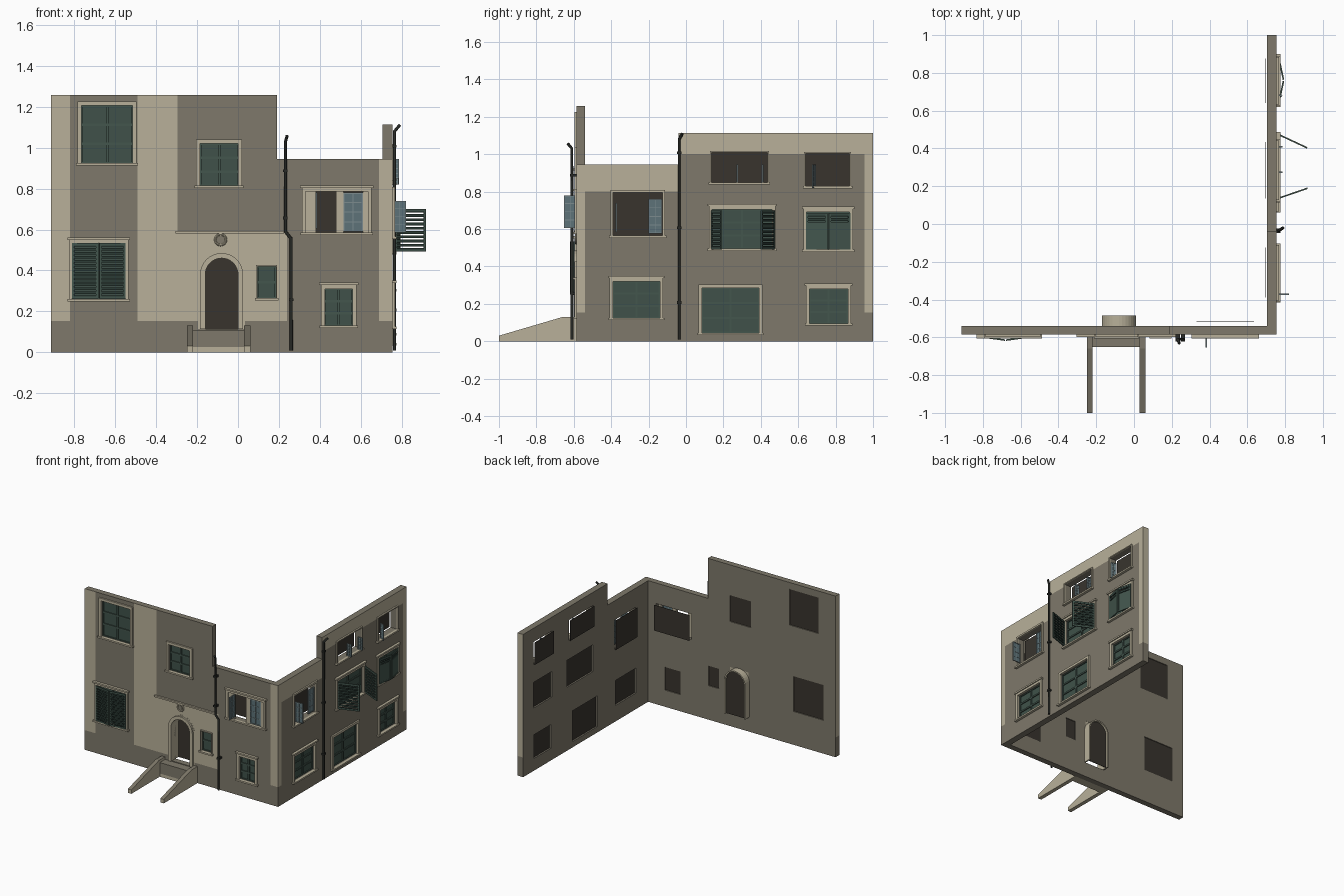
import bpy, bmesh, math
from mathutils import Vector

cube = bpy.data.objects.get("Cube")
if cube:
    bpy.data.objects.remove(cube, do_unlink=True)


def material(name, r, g, b):
    m = bpy.data.materials.new(name)
    m.use_nodes = True
    m.diffuse_color = (r, g, b, 1)
    m.node_tree.nodes["Principled BSDF"].inputs["Base Color"].default_value = (r, g, b, 1)
    return m


CREAM = material("cream_plaster", .48, .435, .32)
GREY = material("grey_brown_plaster", .21, .19, .145)
VOID = material("dark_interior", .04, .034, .027)
GLASS = material("green_glass", .05, .083, .067)
GREEN = material("green_wood", .056, .092, .074)
SLAT = material("dark_green_slats", .026, .046, .038)
BLUE = material("pale_blue_glass", .11, .17, .19)
RAIL = material("pale_sash_rail", .2, .26, .27)
IRON = material("black_iron", .02, .022, .019)


# Wall coordinates: u along the wall, d outward from its face, z up
def front(u, d, z):
    return Vector((u, -.585 - d, z))


def right(u, d, z):
    return Vector((.755 + d, u, z))


def finish(name, bm, *mats):
    bmesh.ops.remove_doubles(bm, verts=bm.verts, dist=1e-5)
    bmesh.ops.recalc_face_normals(bm, faces=bm.faces)
    mesh = bpy.data.meshes.new(name)
    bm.to_mesh(mesh)
    bm.free()
    for m in mats:
        mesh.materials.append(m)
    obj = bpy.data.objects.new(name, mesh)
    bpy.context.collection.objects.link(obj)
    return obj


def boxes(name, place, mat, *spans):
    """Each span is u0, u1, d0, d1, z0, z1."""
    bm = bmesh.new()
    for u0, u1, d0, d1, z0, z1 in spans:
        for v in bmesh.ops.create_cube(bm, size=1)["verts"]:
            v.co = place(u1 if v.co.x > 0 else u0, d1 if v.co.y > 0 else d0, z1 if v.co.z > 0 else z0)
    # touching boxes stay separate shells, so no welding here
    bmesh.ops.recalc_face_normals(bm, faces=bm.faces)
    mesh = bpy.data.meshes.new(name)
    bm.to_mesh(mesh)
    bm.free()
    mesh.materials.append(mat)
    bpy.context.collection.objects.link(bpy.data.objects.new(name, mesh))


def prism(name, place, points, d0, d1, mat):
    bm = bmesh.new()
    face = bm.faces.new([bm.verts.new(place(u, d0, z)) for u, z in points])
    new = bmesh.ops.extrude_face_region(bm, geom=[face])["geom"]
    shift = place(0, d1, 0) - place(0, d0, 0)
    bmesh.ops.translate(bm, vec=shift, verts=[v for v in new if isinstance(v, bmesh.types.BMVert)])
    return finish(name, bm, mat)


def wall(name, place, us, zs, thick, holes, top, is_cream):
    """Slab made of cells, with openings left out and paint chosen by zone."""
    us = sorted(set(us) | {h[i] for h in holes for i in (0, 1)})
    zs = sorted(set(zs) | {h[i] for h in holes for i in (2, 3)})
    bm = bmesh.new()

    def solid(i, j):
        if not (0 <= i < len(us) - 1 and 0 <= j < len(zs) - 1):
            return False
        u, z = (us[i] + us[i + 1]) / 2, (zs[j] + zs[j + 1]) / 2
        return z < top(u) and not any(a < u < b and c < z < e for a, b, c, e in holes)

    def quad(corners, cream):
        f = bm.faces.new([bm.verts.new(place(*c)) for c in corners])
        f.material_index = int(cream)

    for i in range(len(us) - 1):
        for j in range(len(zs) - 1):
            if not solid(i, j):
                continue
            a, b, c, e = us[i], us[i + 1], zs[j], zs[j + 1]
            cream = is_cream((a + b) / 2, (c + e) / 2)
            quad([(a, 0, c), (b, 0, c), (b, 0, e), (a, 0, e)], cream)
            quad([(a, -thick, c), (b, -thick, c), (b, -thick, e), (a, -thick, e)], False)
            for u, di in ((a, -1), (b, 1)):
                if not solid(i + di, j):
                    end = not 0 <= i + di < len(us) - 1
                    quad([(u, 0, c), (u, -thick, c), (u, -thick, e), (u, 0, e)], cream and end)
            for z, dj in ((c, -1), (e, 1)):
                if not solid(i, j + dj):
                    quad([(a, 0, z), (b, 0, z), (b, -thick, z), (a, -thick, z)], False)
    finish(name, bm, GREY, CREAM)


def window(name, place, hole, trim=.02, lintel=False, rows=3, cols=2, open_back=0):
    a, b, c, e = hole
    w = trim
    if w:
        boxes(name + "_frame", place, CREAM, (a - w, a, 0, .012, c, e + w),
              (b, b + w, 0, .012, c, e + w), (a, b, 0, .012, e, e + w))
    boxes(name + "_sill", place, CREAM, (a - w - .007, b + w + .007, 0, .02, c - .012, c))
    if lintel:
        boxes(name + "_lintel", place, CREAM, (a - w - .008, b + w + .008, 0, .02, e + w, e + w + .012))
    if open_back:
        boxes(name + "_dark_room", place, VOID, (a, b, -open_back - .002, -open_back, c, e))
        return
    boxes(name + "_dark_room", place, VOID, (a, b, -.038, -.034, c, e))
    boxes(name + "_glass", place, GLASS, (a, b, -.022, -.018, c, e))
    t = .006
    bars = [(u - t, u + t, -.018, -.01, c, e) for u in (a + (b - a) * k / cols for k in range(cols + 1))]
    bars += [(a, b, -.018, -.011, z - t, z + t) for z in (c + (e - c) * k / rows for k in range(rows + 1))]
    bars = [(max(p, a), min(q, b), r, s, max(x, c), min(y, e)) for p, q, r, s, x, y in bars]
    boxes(name + "_bars", place, GREEN, *bars)


def leaf(name, place, hinge, width, angle, z0, z1, shutter=False, panel=0, out=.012):
    """Hinged leaf, either a glazed sash or a louvred shutter."""
    co, si = math.cos(math.radians(angle)), math.sin(math.radians(angle))

    def hung(s, t, z):
        return place(hinge + s * co - t * si, out + s * si + t * co, z)

    r = .01 if shutter else .006
    t = .004
    boxes(name + "_rails", hung, GREEN if shutter else RAIL, (0, r, -t, t, z0, z1),
          (width - r, width, -t, t, z0, z1), (r, width - r, -t, t, z0, z0 + r), (r, width - r, -t, t, z1 - r, z1))
    if not shutter:
        boxes(name + "_pane", hung, BLUE, (r, width - r, -.001, .001, z0 + r, z1 - r))
        bars = [(r, width - r, -.003, .003, z - .002, z + .002)
                for z in (z0 + (z1 - z0) * k / 4 for k in (1, 2, 3))]
        boxes(name + "_bars", hung, RAIL, (width / 2 - .002, width / 2 + .002, -.003, .003, z0 + r, z1 - r), *bars)
        return
    zp = z0 + (z1 - z0) * panel
    if panel:
        boxes(name + "_panel", hung, GREEN, (r, width - r, -.002, .002, z0 + r, zp))
    n = round((z1 - zp) / .02)
    step = (z1 - zp) / n
    boxes(name + "_slats", hung, SLAT, *[(r, width - r, -.003, .003, zp + step * (k + .15), zp + step * (k + .8))
                                        for k in range(n)])


def pipe(name, points, radius):
    data = bpy.data.curves.new(name, "CURVE")
    data.dimensions = "3D"
    data.bevel_depth = radius
    data.bevel_resolution = 2
    data.use_fill_caps = True
    line = data.splines.new("POLY")
    line.points.add(len(points) - 1)
    for p, co in zip(line.points, points):
        p.co = (*co, 1)
    data.materials.append(IRON)
    bpy.context.collection.objects.link(bpy.data.objects.new(name, data))


# Openings
F = {"upper_left": (-.765, -.515, .925, 1.205), "lower_left": (-.81, -.55, .26, .535),
     "upper_middle": (-.185, 0, .815, 1.02), "small": (.095, .185, .265, .42),
     "lower_right": (.425, .56, .13, .31), "open_front": (.33, .635, .585, .785)}
R = {"side_low_near": (-.39, -.14, .125, .32), "side_low_middle": (.085, .39, .045, .285),
     "side_low_far": (.66, .865, .095, .28), "side_open_near": (-.39, -.125, .565, .795),
     "side_shutter_middle": (.14, .46, .495, .705), "side_shutter_far": (.645, .875, .49, .69),
     "side_top_middle": (.135, .435, .85, 1.01), "side_top_far": (.64, .875, .83, 1.005)}
DOOR = (-.16, 0, .115, .46)


# Painted walls
def front_cream(u, z):
    if z < .153:
        return False
    return u < -.82 or -.49 < u < -.295 or (-.295 < u < .24 and z < .585) or u > .69


def right_cream(u, z):
    if z < .153:
        return False
    return u > .955 or z > 1 or (u < -.04 and z > .8)


wall("front_wall", front, [-.913, -.82, -.49, -.295, .19, .24, .69, .755], [0, .153, .585, .945, 1.257], .045,
     [*F.values(), DOOR], lambda u: 1.257 if u < .19 else .945, front_cream)
wall("side_wall", right, [-.54, -.04, .955, 1], [0, .153, .8, .945, 1, 1.113], .05,
     list(R.values()), lambda u: .945 if u < -.04 else 1.113, right_cream)

# Front windows
window("upper_left", front, F["upper_left"])
window("lower_left", front, F["lower_left"], trim=.015, lintel=True)
window("upper_middle", front, F["upper_middle"])
window("small", front, F["small"], trim=.006, rows=2, cols=1)
window("lower_right", front, F["lower_right"], lintel=True)
window("open_front", front, F["open_front"], trim=.018, lintel=True, open_back=.07)
boxes("open_front_posts", front, CREAM, (.33, .38, -.02, .004, .585, .785),
      (.48, .515, -.02, .004, .585, .785), (.61, .635, -.02, .004, .585, .785))
leaf("open_front_sash", front, .383, .068, 90, .605, .78, out=0)
leaf("closed_front_sash", front, .515, .095, 0, .59, .78, out=0)
leaf("left_shutter", front, -.81, .129, 8, .262, .533, True)
leaf("right_shutter", front, -.55, .129, 172, .262, .533, True)

# Side windows
for key in ("side_low_near", "side_low_middle", "side_low_far", "side_shutter_middle", "side_shutter_far"):
    window(key, right, R[key], trim=.018, lintel=key != "side_low_middle")
for key in ("side_open_near", "side_top_middle", "side_top_far"):
    window(key, right, R[key], trim=.014 if "near" in key else .008, open_back=.06)
leaf("near_open_sash", right, -.372, .066, 90, .585, .74, out=0)
leaf("near_closed_sash", right, -.2, .072, 0, .575, .76, out=-.01)
leaf("middle_shutter_a", right, .137, .16, 71, .492, .7, True)
leaf("middle_shutter_b", right, .473, .165, 115, .492, .7, True)
leaf("far_shutter_a", right, .642, .117, 12, .492, .687, True, panel=.75)
leaf("far_shutter_b", right, .878, .117, 168, .492, .687, True, panel=.75)
for u in (.275, .41, .69):
    leaf("top_sash", right, u, .04, 90 if u < .6 else 110, .85 if u < .6 else .82, .945, out=-.008)


# Arched doorway with a niche behind it
def arch(radius, z0=.115, cx=-.08, spring=.38, n=16):
    curve = [(cx - radius * math.cos(math.pi * k / n), spring + radius * math.sin(math.pi * k / n))
             for k in range(n + 1)]
    return [(cx - radius, z0), *curve, (cx + radius, z0)]


prism("door_lining", front, arch(.115) + arch(.08)[::-1], -.044, .001, CREAM)
prism("door_surround", front, arch(.105) + arch(.08)[::-1], 0, .014, CREAM)
prism("door_niche", front, arch(.09) + arch(.08)[::-1], -.1, -.04, CREAM)
prism("door_panel", front, arch(.082), -.084, -.08, VOID)

# Entrance step and sloping side walls
boxes("step", front, GREY, (-.22, .03, 0, .065, .025, .11))
boxes("step_base", front, CREAM, (-.22, .03, 0, .065, 0, .025))
for name, x in (("left_ramp", .03), ("right_ramp", -.25)):
    ramp = prism(name, right, [(-1, 0), (-1, .03), (-.66, .13), (-.585, .13), (-.585, 0)],
                 x - .755, x - .725, CREAM)
    ramp.data.materials.append(GREY)
    for f in ramp.data.polygons:
        f.material_index = int(f.normal.z > .5)

# Ledge and round ornament above the door
boxes("ledge", front, CREAM, (-.305, .225, 0, .014, .58, .592))
bpy.ops.mesh.primitive_torus_add(location=(-.085, -.588, .55), rotation=(math.pi / 2, 0, 0),
                                 major_radius=.026, minor_radius=.006, major_segments=24, minor_segments=8)
bpy.context.object.name = "round_ornament"
bpy.context.object.data.materials.append(CREAM)
bpy.ops.object.shade_smooth_by_angle()
bpy.ops.mesh.primitive_cylinder_add(location=(-.085, -.586, .55), rotation=(math.pi / 2, 0, 0),
                                    radius=.018, depth=.012, vertices=24)
bpy.context.object.name = "ornament_disc"
bpy.context.object.data.materials.append(GREY)

# Drainpipes and their brackets
pipe("front_drainpipe", [(.24, -.632, 1.057), (.232, -.61, 1.03), (.232, -.61, .59), (.26, -.61, .555),
                         (.26, -.61, .01)], .008)
pipe("side_drainpipe", [(.79, -.02, 1.11), (.765, -.036, 1.08), (.765, -.036, .01)], .008)
boxes("front_pipe_brackets", front, IRON, *[(x - .011, x + .011, 0, .036, z, z + .014)
                                           for x, z in ((.232, .88), (.232, .65), (.26, .25))])
boxes("side_pipe_brackets", right, IRON, *[(-.048, -.024, 0, .02, z, z + .014) for z in (.2, .6, 1)])
